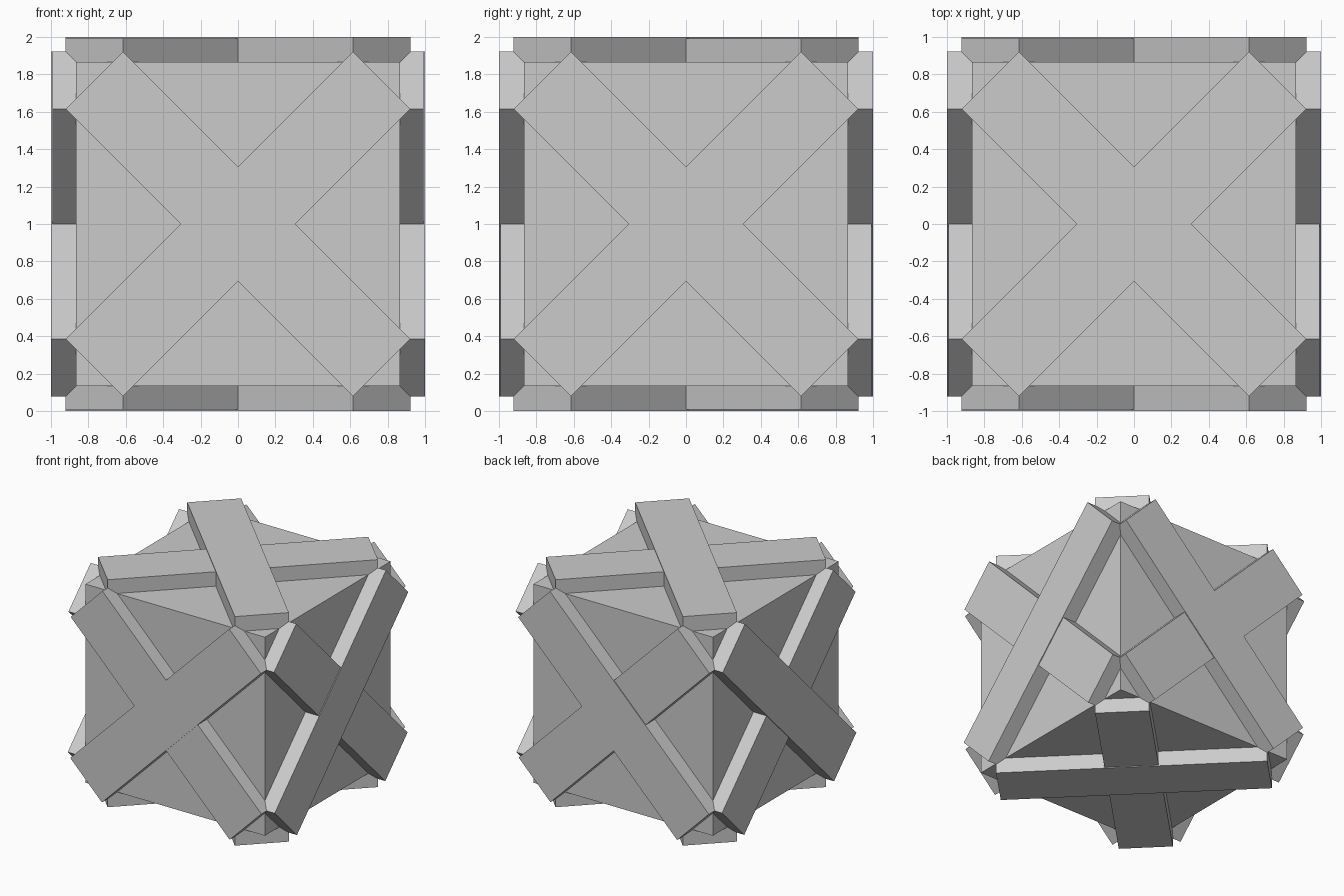
import bpy
from math import radians
from mathutils import Matrix, Vector

if "Cube" in bpy.data.objects:
    bpy.data.objects.remove(bpy.data.objects["Cube"])

CORE = 0.867          # half size of the cube
HALF_LEN = 1.086      # half length of a diagonal bar
HALF_WID = 0.217      # half width of a diagonal bar
CENTRE = Matrix.Translation((0, 0, 1))


def box(name, lo, hi, matrix):
    """Box between two corners, placed by a matrix."""
    lo, hi = Vector(lo), Vector(hi)
    bpy.ops.mesh.primitive_cube_add(size=1)
    obj = bpy.context.object
    obj.name = name
    size = hi - lo
    obj.data.transform(matrix @ Matrix.Translation((lo + hi) / 2)
                       @ Matrix.Diagonal((*size, 1)))
    return obj


# Central cube
box("core_cube", (-CORE,) * 3, (CORE,) * 3, CENTRE)

# Each face: local z is the outward normal; u is the direction of the upper bar
faces = {
    "front": ((0, -1, 0), (1, 0, 1)),
    "back": ((0, 1, 0), (1, 0, 1)),
    "right": ((1, 0, 0), (0, 1, 1)),
    "left": ((-1, 0, 0), (0, 1, 1)),
    "top": ((0, 0, 1), (1, -1, 0)),
    "bottom": ((0, 0, -1), (1, -1, 0)),
}

# Crossed diagonal bars, the second one very slightly lower
for face, (normal, along) in faces.items():
    n = Vector(normal)
    u = Vector(along).normalized()
    basis = Matrix((u, n.cross(u), n)).transposed().to_4x4()
    for label, angle, height in (("upper", 0, 1.0), ("lower", 90, 0.993)):
        place = CENTRE @ basis @ Matrix.Rotation(radians(angle), 4, 'Z')
        box(f"{face}_{label}_bar", (-HALF_LEN, -HALF_WID, CORE),
            (HALF_LEN, HALF_WID, height), place)
